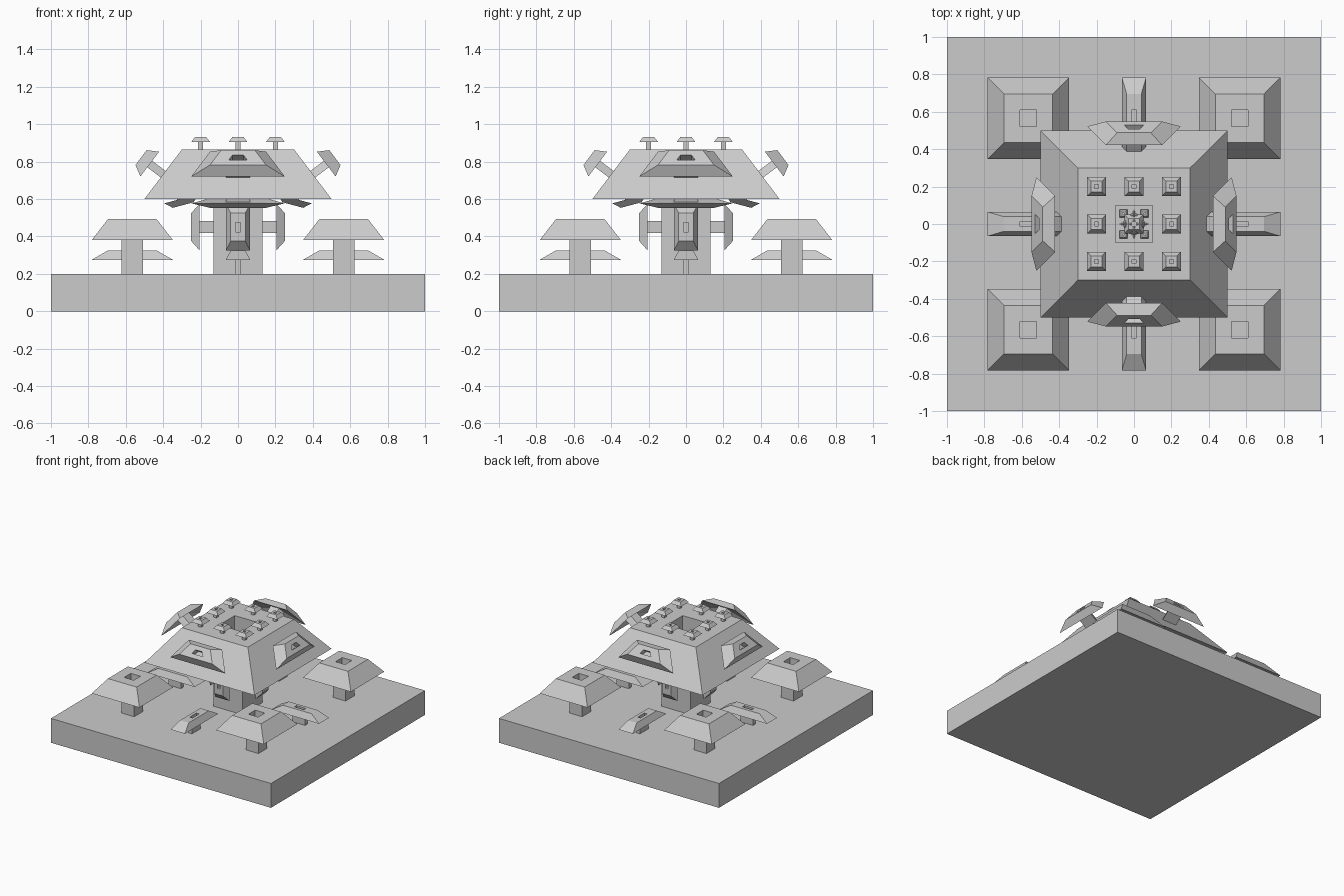
import bpy, bmesh
from mathutils import Vector, Matrix

if "Cube" in bpy.data.objects:
    bpy.data.objects.remove(bpy.data.objects["Cube"])

grey = bpy.data.materials.new("plain_grey")
grey.use_nodes = True
GREY = (0.6, 0.6, 0.6, 1)
grey.diffuse_color = GREY
grey.node_tree.nodes["Principled BSDF"].inputs["Base Color"].default_value = GREY


def finish(bm, name):
    bmesh.ops.recalc_face_normals(bm, faces=bm.faces[:])
    mesh = bpy.data.meshes.new(name)
    bm.to_mesh(mesh)
    bm.free()
    mesh.materials.append(grey)
    bpy.context.collection.objects.link(bpy.data.objects.new(name, mesh))


def toadstool(name, quad, stem, cap, place):
    """Square-cut toadstool growing out of the quad along its normal."""
    quad = [Vector(p) for p in quad]
    centre = sum(quad, Vector()) / 4
    normal = (quad[1] - quad[0]).cross(quad[3] - quad[0]).normalized()
    # each ring: (scale of the quad, distance along the normal)
    rings = [(0.13, -0.01), (0.13, stem * 1.25), (0.5, stem), (0.3, stem + cap),
             (0.1, stem + cap), (0.1, stem + cap * 0.25)]
    bm = bmesh.new()
    loops = [[bm.verts.new(place @ (centre + (p - centre) * k + normal * d)) for p in quad]
             for k, d in rings]
    for low, high in zip(loops, loops[1:]):
        for i in range(4):
            j = (i + 1) % 4
            bm.faces.new((low[i], low[j], high[j], high[i]))
    bm.faces.new(loops[0][::-1])
    bm.faces.new(loops[-1])
    finish(bm, name)


def flat(x, y, a, b):
    """Horizontal rectangle facing up."""
    return [(x - a, y - b, 0), (x + a, y - b, 0), (x + a, y + b, 0), (x - a, y + b, 0)]


def slant(low, high):
    """Trapezoid on the front side between two (half width, reach, height) edges."""
    (w0, r0, z0), (w1, r1, z1) = low, high
    return [(-w0, -r0, z0), (w0, -r0, z0), (w1, -r1, z1), (-w1, -r1, z1)]


def colony(tag, place, depth):
    # central toadstool on a square of half width 1
    toadstool(tag + "main_toadstool", flat(0, 0, 1, 1), 0.4, 0.265, place)

    # parts repeated on four sides
    for i in range(4):
        turn = place @ Matrix.Rotation(i * 1.5707963, 4, "Z")
        n = str(i + 1)
        toadstool(tag + "corner_toadstool_" + n, flat(0.565, 0.565, 0.435, 0.435), 0.18, 0.112, turn)
        toadstool(tag + "long_toadstool_" + n, flat(0, -0.565, 0.13, 0.435), 0.075, 0.05, turn)
        toadstool(tag + "stem_sprout_" + n,
                  slant((0.13, 0.13, 0), (0.13, 0.13, 0.5)), 0.075, 0.045, turn)
        toadstool(tag + "slope_sprout_" + n,
                  slant((0.5, 0.5, 0.4), (0.3, 0.3, 0.665)), 0.09, 0.058, turn)
        toadstool(tag + "underside_sprout_" + n,
                  slant((0.13, 0.13, 0.5), (0.5, 0.5, 0.4)), 0.05, 0.035, turn)

    # ring of eight sprouts on the cap top
    cells = [(x, y) for x in (-0.2, 0, 0.2) for y in (-0.2, 0, 0.2) if x or y]
    top = place @ Matrix.Translation((0, 0, 0.665))
    for i, (x, y) in enumerate(cells):
        toadstool(f"{tag}top_sprout_{i + 1}", flat(x, y, 0.1, 0.1), 0.04, 0.0265, top)

    # miniature colony on the floor of the cap hole
    if depth:
        floor = place @ Matrix.Translation((0, 0, 0.4 + 0.265 * 0.25))
        colony("mini_" + tag, floor @ Matrix.Scale(0.1, 4), depth - 1)


# base slab
slab = bmesh.new()
bmesh.ops.create_cube(slab, size=1, matrix=Matrix.Translation((0, 0, 0.1)) @ Matrix.Diagonal((2, 2, 0.2, 1)))
finish(slab, "base_slab")

colony("", Matrix.Translation((0, 0, 0.2)), 1)
